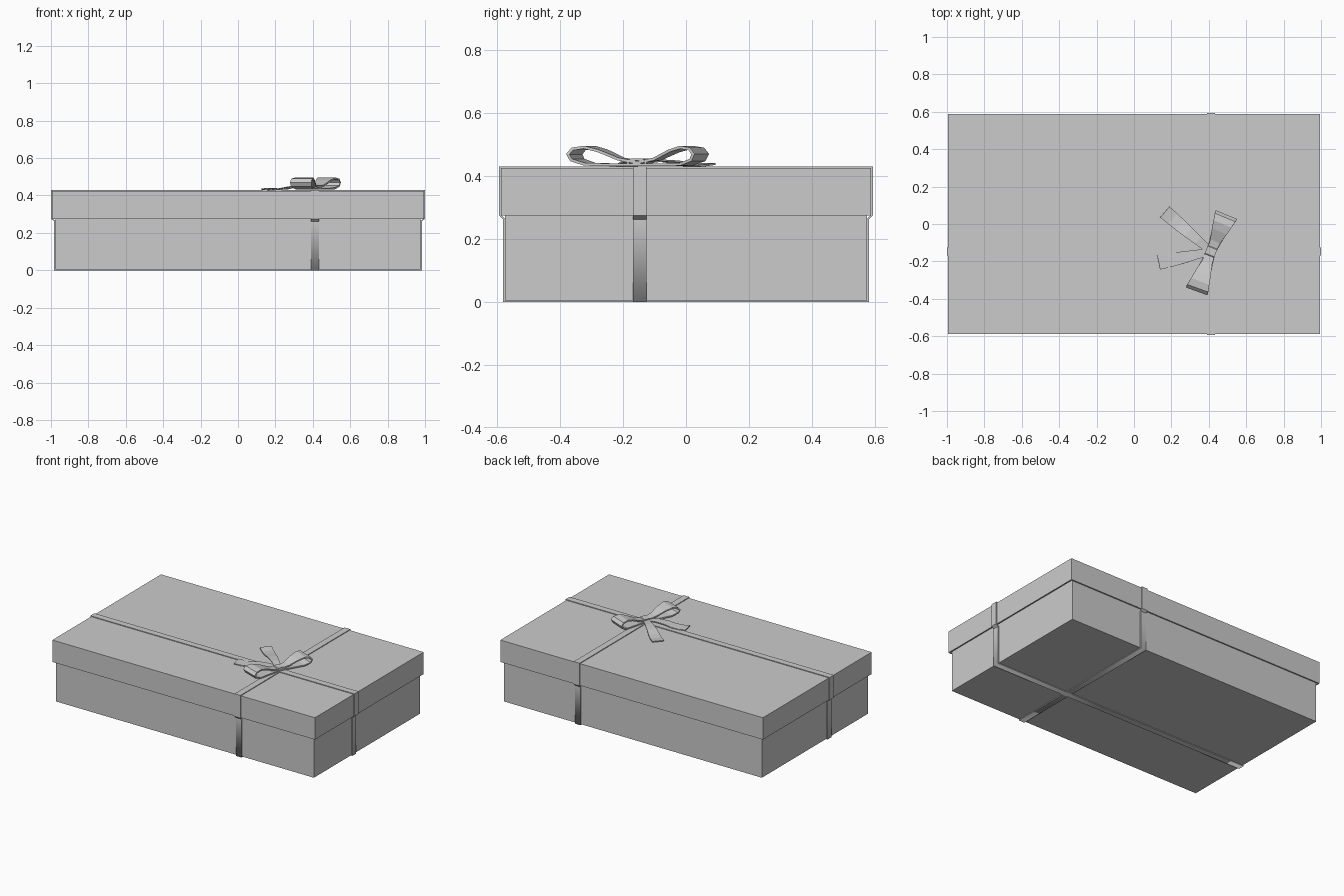
import bpy, bmesh, math
from mathutils import Vector

if "Cube" in bpy.data.objects:
    bpy.data.objects.remove(bpy.data.objects["Cube"])


def make_object(name, bm):
    mesh = bpy.data.meshes.new(name)
    bm.to_mesh(mesh)
    bm.free()
    obj = bpy.data.objects.new(name, mesh)
    bpy.context.collection.objects.link(obj)
    return obj


def box(name, hx, hy, z0, z1, open_bottom=False):
    bm = bmesh.new()
    bmesh.ops.create_cube(bm, size=1)
    for v in bm.verts:
        v.co = Vector((v.co.x * 2 * hx, v.co.y * 2 * hy, z1 if v.co.z > 0 else z0))
    if open_bottom:
        bm.normal_update()
        bottom = [f for f in bm.faces if f.normal.z < -0.9]
        bmesh.ops.delete(bm, geom=bottom, context='FACES_ONLY')
    return make_object(name, bm)


def solidify(obj, thickness):
    mod = obj.modifiers.new("thickness", 'SOLIDIFY')
    mod.thickness = thickness
    mod.offset = -1
    mod.use_even_offset = True


def tape(name, origin, degrees, points, thickness, closed=False, smooth_below=-1):
    """Strip following (distance, height, half width) points along a heading."""
    a = math.radians(degrees)
    along = Vector((math.cos(a), math.sin(a), 0))
    side = Vector((along.y, -along.x, 0))
    start = Vector((origin[0], origin[1], 0))
    bm = bmesh.new()
    rows = []
    for d, z, w in points:
        c = start + along * d + Vector((0, 0, z))
        rows.append((bm.verts.new(c - side * w), bm.verts.new(c + side * w)))
    n = len(rows)
    for i in range(n if closed else n - 1):
        p, q = rows[i], rows[(i + 1) % n]
        f = bm.faces.new((p[0], p[1], q[1], q[0]))
        f.smooth = all(v.co.z < smooth_below for v in f.verts)
    for e in bm.edges:
        e.smooth = not e.is_boundary
    obj = make_object(name, bm)
    solidify(obj, thickness)
    return obj


# Box and overlapping lid
box("box_base", 0.977, 0.575, 0.005, 0.40)
lid = box("box_lid", 0.994, 0.588, 0.275, 0.425, open_bottom=True)
solidify(lid, 0.009)


# Ribbons wrapped all the way round
def band(name, origin, degrees, outer, inner):
    half = [(outer, 0.430, 0.022), (outer, 0.275, 0.022),
            (inner, 0.262, 0.021), (inner, 0.0, 0.021)]
    loop = half + [(-d, z, w) for d, z, w in reversed(half)]
    tape(name, origin, degrees, loop, 0.006, closed=True, smooth_below=0.27)


band("long_ribbon", (0, -0.147), 0, 1.0, 0.983)
band("cross_ribbon", (0.412, 0), 90, 0.594, 0.581)

# Bow loops
KNOT = (0.412, -0.147)
loop = [(0, .447, .024), (.06, .458, .029), (.12, .484, .043), (.165, .496, .052),
        (.203, .490, .059), (.220, .470, .061), (.208, .447, .058),
        (.165, .433, .050), (.10, .431, .038), (0, .431, .024)]
tape("bow_loop_back", KNOT, 67.5, [(d * 0.97, z, w) for d, z, w in loop], 0.009)
tape("bow_loop_front", KNOT, 250, [(d * 1.03, z, w) for d, z, w in loop], 0.009)

# Knot around the middle of the bow
knot = [(-.030, .432, .026), (-.034, .444, .027), (-.020, .455, .027),
        (.020, .455, .027), (.034, .444, .027), (.030, .432, .026)]
tape("bow_knot", KNOT, 68, knot, 0.006, closed=True)

# Loose ribbon tails
tail = [(0, .444, .018), (.09, .452, .025), (.16, .449, .031),
        (.22, .439, .035), (.27, .436, .037), (.325, .441, .038)]
tape("bow_tail_back", KNOT, 139.5, tail, 0.006)
tape("bow_tail_front", KNOT, 192,
     [(d * 0.88, z - 0.004 * d / 0.325, w) for d, z, w in tail], 0.006)
